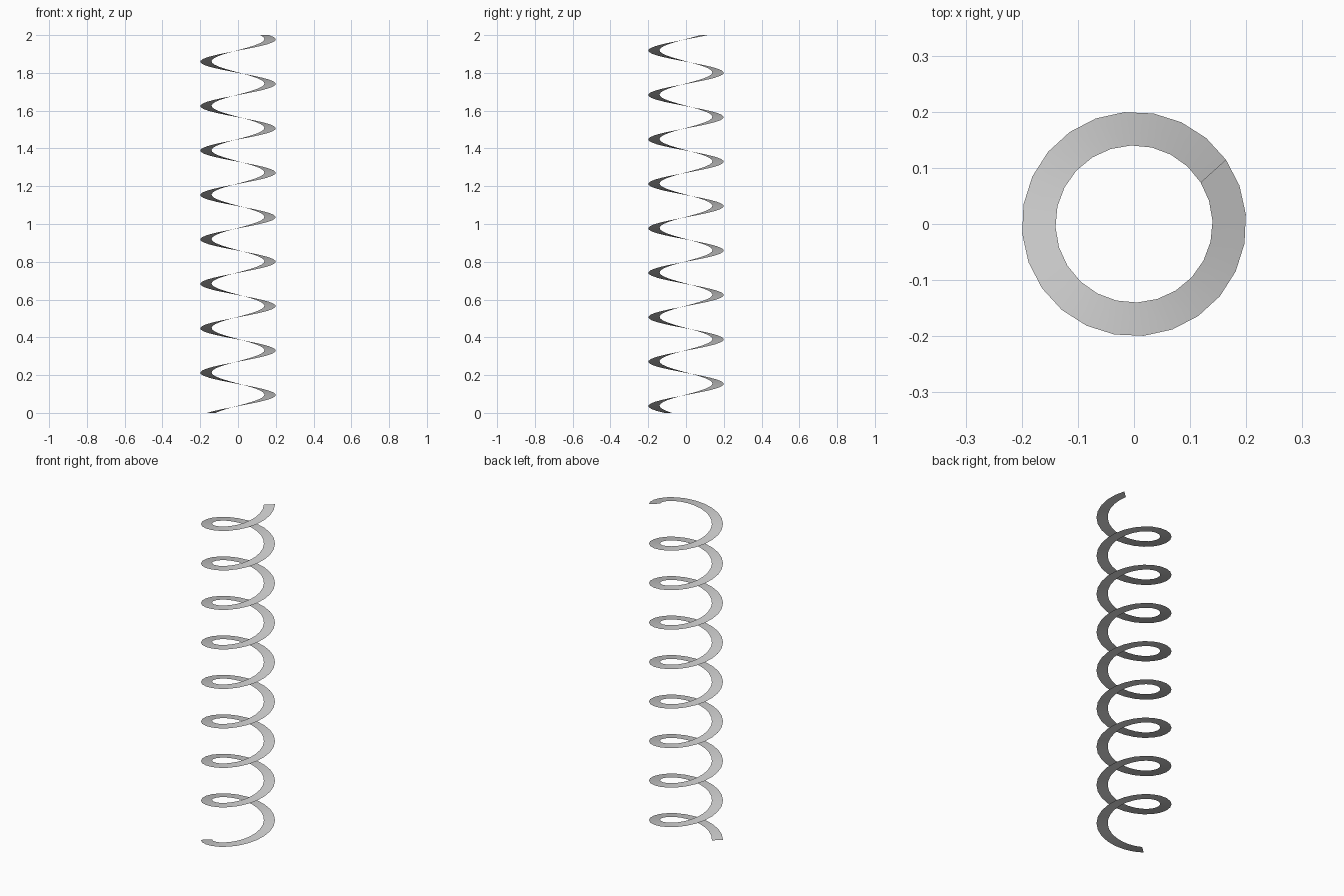
import bpy
import bmesh
from math import cos, sin, pi, radians

if "Cube" in bpy.data.objects:
    bpy.data.objects.remove(bpy.data.objects["Cube"])

# Flat ribbon spring: counter-clockwise climbing helix
INNER, OUTER = 0.14, 0.20
HEIGHT, TURNS, STEPS = 2.0, 8.5, 24
START, SKEW = radians(-145), radians(-3)   # inner edge trails the outer slightly

bm = bmesh.new()
count = int(TURNS * STEPS)
previous = None
for i in range(count + 1):
    t = i / count
    a = START + t * TURNS * 2 * pi
    z = t * HEIGHT
    pair = (bm.verts.new((INNER * cos(a + SKEW), INNER * sin(a + SKEW), z)),
            bm.verts.new((OUTER * cos(a), OUTER * sin(a), z)))
    if previous:
        face = bm.faces.new((previous[0], previous[1], pair[1], pair[0]))
        face.smooth = True
    previous = pair

mesh = bpy.data.meshes.new("spring_ribbon")
bm.to_mesh(mesh)
bm.free()
spring = bpy.data.objects.new("spring_ribbon", mesh)
bpy.context.collection.objects.link(spring)
